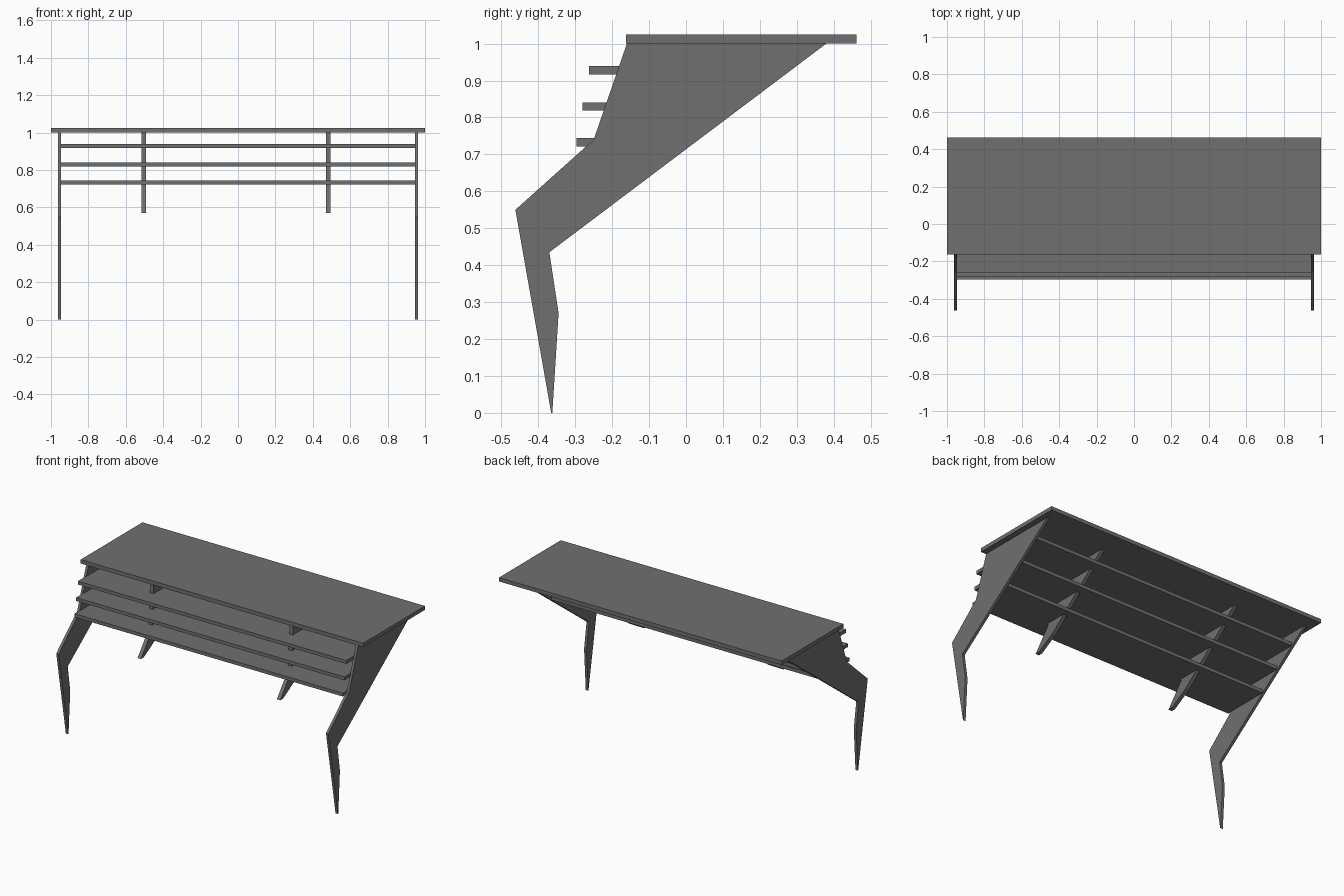
import bpy, bmesh

if "Cube" in bpy.data.objects:
    bpy.data.objects.remove(bpy.data.objects["Cube"])

# Dark grey finish shared by all parts
dark = bpy.data.materials.new("dark_grey")
dark.diffuse_color = (0.16, 0.16, 0.16, 1.0)
dark.use_nodes = True
dark.node_tree.nodes["Principled BSDF"].inputs["Base Color"].default_value = dark.diffuse_color


def prism(name, profile, x0, x1):
    """Extrude a closed (y, z) profile from x0 to x1."""
    bm = bmesh.new()
    face = bm.faces.new([bm.verts.new((x0, y, z)) for y, z in profile])
    ext = bmesh.ops.extrude_face_region(bm, geom=[face])
    moved = [v for v in ext["geom"] if isinstance(v, bmesh.types.BMVert)]
    bmesh.ops.translate(bm, verts=moved, vec=(x1 - x0, 0, 0))
    # extrude_face_region keeps the start face, so the prism is closed
    bmesh.ops.recalc_face_normals(bm, faces=bm.faces)
    mesh = bpy.data.meshes.new(name)
    bm.to_mesh(mesh)
    bm.free()
    mesh.materials.append(dark)
    obj = bpy.data.objects.new(name, mesh)
    bpy.context.collection.objects.link(obj)
    return obj


def slab(name, half_x, y0, y1, z0, z1):
    return prism(name, [(y0, z0), (y1, z0), (y1, z1), (y0, z1)], -half_x, half_x)


def slope_y(z):
    """Depth of the sloping rear edge of the legs at height z."""
    return 0.38 - (1.0 - z) * 0.75 / 0.565


# Table top
slab("table_top", 1.0, -0.162, 0.462, 1.0, 1.025)

# Angular side legs
leg = [(-0.16, 1.0), (0.38, 1.0), (-0.37, 0.435), (-0.345, 0.27),
       (-0.362, 0.0), (-0.365, 0.0), (-0.462, 0.55), (-0.25, 0.74)]
prism("right_leg", leg, 0.946, 0.963)
prism("left_leg", leg, -0.963, -0.946)

# Shelves running between the legs, ending just inside the sloping edge
for i, (z, front) in enumerate([(0.928, -0.262), (0.83, -0.28), (0.733, -0.297)]):
    slab(f"shelf_{i + 1}", 0.95, front, slope_y(z - 0.011) - 0.003, z - 0.011, z + 0.011)

# Inner brackets that carry the shelves
bracket = [(-0.15, 1.0), (0.30, 1.0), (-0.13, 0.64),
           (-0.25, 0.57), (-0.28, 0.57), (-0.17, 0.71)]
for side, x in (("left", -0.503), ("right", 0.483)):
    prism(f"{side}_bracket", bracket, x - 0.012, x + 0.012)
